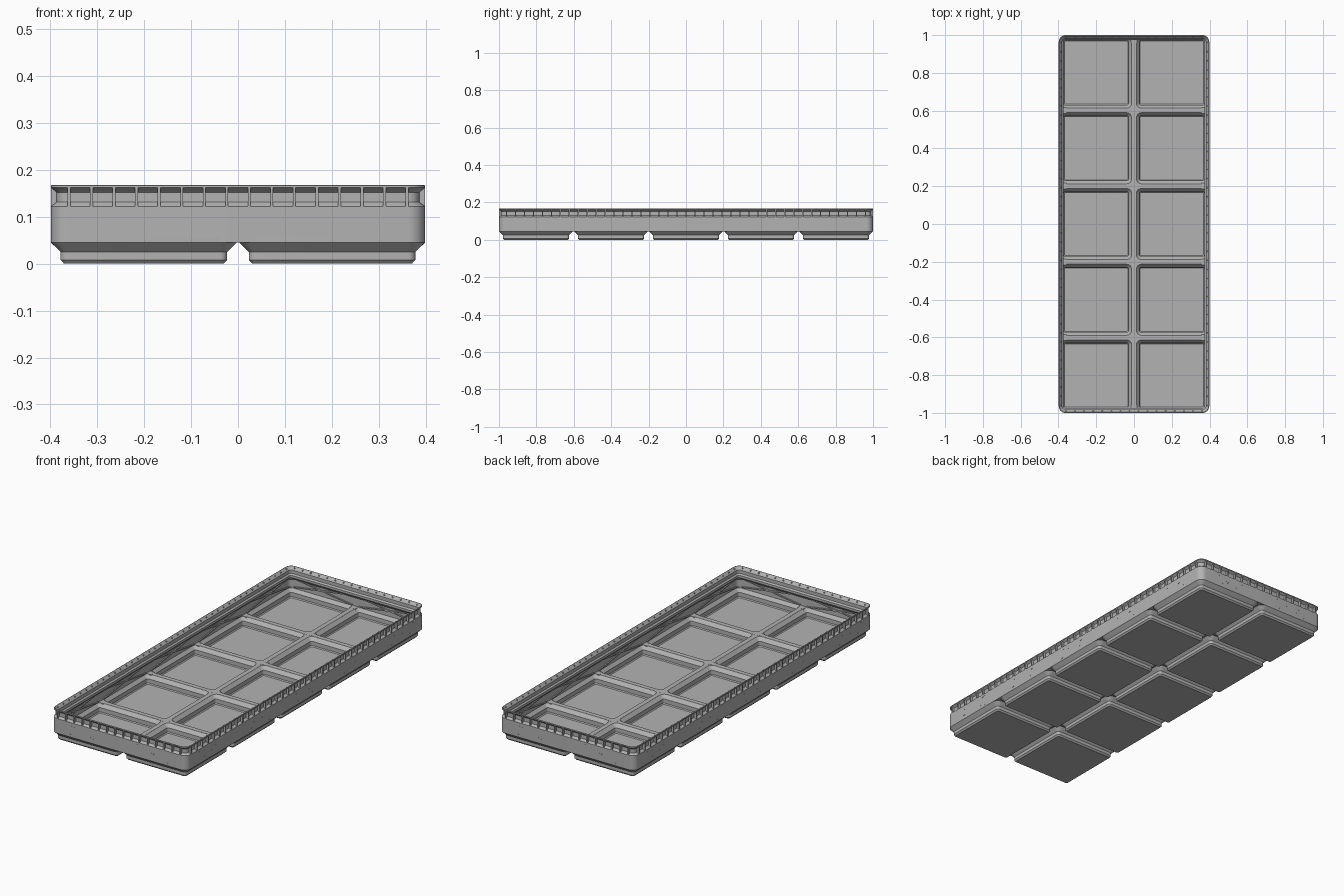
import bpy, bmesh, math
from mathutils import Vector

if "Cube" in bpy.data.objects:
    bpy.data.objects.remove(bpy.data.objects["Cube"])

PITCH = 0.401            # spacing of the grid cells
HX, HY = 0.3985, 1.0     # half size of the tray
R = 0.036                # outer corner radius

grey = bpy.data.materials.new("plain grey")
grey.diffuse_color = (0.45, 0.45, 0.45, 1)
grey.use_nodes = True
grey.node_tree.nodes["Principled BSDF"].inputs["Base Color"].default_value = grey.diffuse_color


def finish(bm, name, smooth=True):
    bmesh.ops.recalc_face_normals(bm, faces=bm.faces)
    me = bpy.data.meshes.new(name)
    bm.to_mesh(me)
    bm.free()
    me.materials.append(grey)
    ob = bpy.data.objects.new(name, me)
    bpy.context.collection.objects.link(ob)
    if smooth:
        bpy.ops.object.select_all(action='DESELECT')
        ob.select_set(True)
        bpy.context.view_layer.objects.active = ob
        bpy.ops.object.shade_smooth_by_angle(angle=math.radians(25))
    return ob


def ring(bm, cx, cy, hx, hy, r, z, seg=6):
    """Rounded rectangle of vertices."""
    out = []
    for k, (sx, sy) in enumerate(((1, 1), (-1, 1), (-1, -1), (1, -1))):
        for i in range(seg + 1):
            a = math.pi / 2 * (k + i / seg)
            out.append(bm.verts.new((cx + sx * (hx - r) + r * math.cos(a),
                                     cy + sy * (hy - r) + r * math.sin(a), z)))
    return out


def bridge(bm, a, b):
    n = len(a)
    for i in range(n):
        bm.faces.new((a[i], a[(i + 1) % n], b[(i + 1) % n], b[i]))


def box(bm, lo, hi):
    lo, hi = Vector(lo), Vector(hi)
    vs = bmesh.ops.create_cube(bm, size=1)["verts"]
    for v in vs:
        v.co = (lo + hi) / 2 + Vector(v.co[i] * (hi[i] - lo[i]) for i in range(3))


cols = [(i - 0.5) * PITCH for i in range(2)]
rows = [(j - 2) * PITCH for j in range(5)]

# Hollow feet: outside profile up, over the edge, inside profile down (half size, z)
foot = [(0.170, 0), (0.1775, 0.008), (0.1775, 0.025), (0.198, 0.045), (0.198, 0.056),
        (0.188, 0.056), (0.172, 0.038), (0.172, 0.016), (0.168, 0.011)]
for cx in cols:
    for cy in rows:
        bm = bmesh.new()
        rings = [ring(bm, cx, cy, h, h, max(0.008, R - (0.198 - h)), z) for h, z in foot]
        for a, b in zip(rings, rings[1:]):
            bridge(bm, a, b)
        bm.faces.new(rings[0])
        bm.faces.new(rings[-1])
        finish(bm, "hollow_foot")

# Ridges joining the feet, with small plates where they cross
bm = bmesh.new()
box(bm, (-0.012, -0.99, 0.045), (0.012, 0.99, 0.0562))
for j in range(4):
    y = (j - 1.5) * PITCH
    box(bm, (-0.389, y - 0.012, 0.045), (0.389, y + 0.012, 0.0562))
    for x in (-0.374, 0, 0.374):
        box(bm, (x - 0.016, y - 0.016, 0.0452), (x + 0.016, y + 0.016, 0.0564))
for y in (-0.975, 0.975):
    box(bm, (-0.016, y - 0.016, 0.0452), (0.016, y + 0.016, 0.0564))
finish(bm, "floor_ridges", False)

# Wall with the stacking lip: closed profile (inset from outside, z)
wall = [(0, 0.045), (0, 0.122), (0.012, 0.131), (0.012, 0.152), (0.002, 0.161),
        (0, 0.162), (0, 0.166), (0.002, 0.168), (0.004, 0.168), (0.018, 0.152),
        (0.018, 0.134), (0.025, 0.127), (0.025, 0.115), (0.0115, 0.100), (0.0115, 0.045)]
bm = bmesh.new()
rings = [ring(bm, 0, 0, HX - d, HY - d, R - d, z, 8) for d, z in wall]
for a, b in zip(rings, rings[1:] + rings[:1]):
    bridge(bm, a, b)
finish(bm, "wall_and_lip")

# Small ribs dividing the outside groove into windows
bm = bmesh.new()
STEP, W = 0.048, 0.003
for s in (-1, 1):
    for i in range(16):
        x = (i - 7.5) * STEP
        ys = sorted((s * (HY - 0.013), s * HY))
        box(bm, (x - W, ys[0], 0.121), (x + W, ys[1], 0.163))
    for i in range(41):
        y = (i - 20) * STEP
        xs = sorted((s * (HX - 0.013), s * HX))
        box(bm, (xs[0], y - W, 0.121), (xs[1], y + W, 0.163))
finish(bm, "groove_ribs", False)


def strip(bm, p, q, normal, width, depth):
    """Flat bar from p to q on a wall facing normal."""
    p, q, n = Vector(p), Vector(q), Vector(normal)
    side = (q - p).normalized().cross(n) * width / 2
    a = [bm.verts.new(c) for c in (p - side, p + side, q + side, q - side)]
    b = [bm.verts.new(v.co + n * depth) for v in a]
    bm.faces.new(a)
    bm.faces.new(b)
    bridge(bm, a, b)


# Hairline crosses on the outside and thin diagonal braces on the inside, one per cell
hair, brace = bmesh.new(), bmesh.new()
for s in (-1, 1):
    for d in (-1, 1):
        for c in cols:
            strip(hair, (c - 0.1, s * (HY - 0.001), 0.083 - d * 0.028),
                  (c + 0.1, s * (HY - 0.001), 0.083 + d * 0.028), (0, s, 0), 0.0008, 0.0012)
            strip(brace, (c - 0.18, s * (HY - 0.011), 0.085 - d * 0.026),
                  (c + 0.18, s * (HY - 0.011), 0.085 + d * 0.026), (0, -s, 0), 0.006, 0.006)
        for c in rows:
            strip(hair, (s * (HX - 0.001), c - 0.1, 0.083 - d * 0.028),
                  (s * (HX - 0.001), c + 0.1, 0.083 + d * 0.028), (s, 0, 0), 0.0008, 0.0012)
            strip(brace, (s * (HX - 0.011), c - 0.18, 0.085 - d * 0.026),
                  (s * (HX - 0.011), c + 0.18, 0.085 + d * 0.026), (-s, 0, 0), 0.006, 0.006)
finish(hair, "outer_hairlines", False)
finish(brace, "inner_braces", False)
